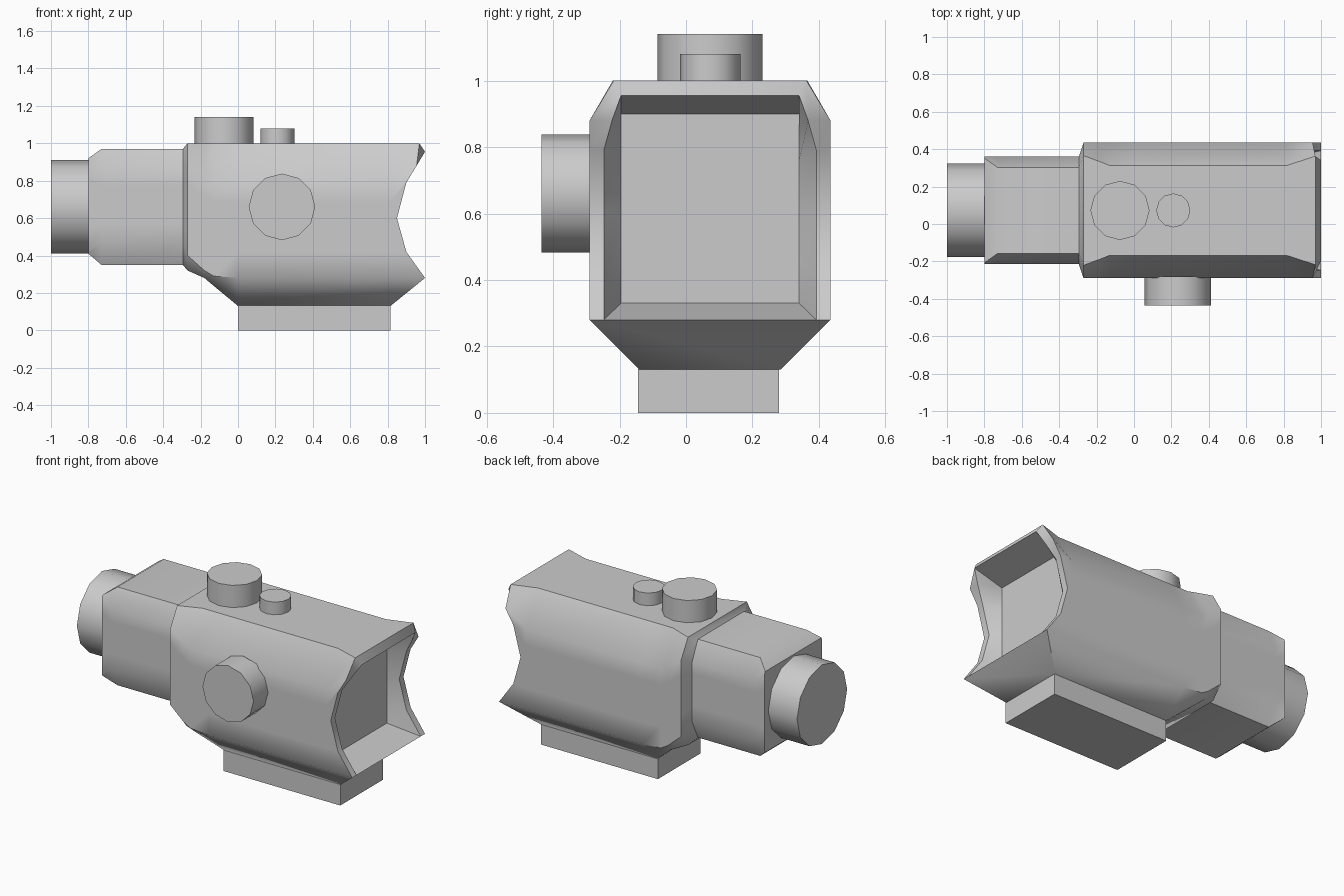
import bpy, bmesh, math
from mathutils import Matrix, Vector

cube = bpy.data.objects.get("Cube")
if cube:
    bpy.data.objects.remove(cube, do_unlink=True)

grey = bpy.data.materials.new("plain_grey")
grey.use_nodes = True
colour = (0.6, 0.6, 0.6, 1)
grey.diffuse_color = colour
grey.node_tree.nodes["Principled BSDF"].inputs["Base Color"].default_value = colour

MID = 0.0725  # centre line of the housing in y


def finish(name, bm, angle):
    bmesh.ops.remove_doubles(bm, verts=bm.verts, dist=0.0005)
    bmesh.ops.recalc_face_normals(bm, faces=bm.faces)
    mesh = bpy.data.meshes.new(name)
    bm.to_mesh(mesh)
    bm.free()
    mesh.materials.append(grey)
    ob = bpy.data.objects.new(name, mesh)
    bpy.context.collection.objects.link(ob)
    bpy.ops.object.select_all(action='DESELECT')
    ob.select_set(True)
    bpy.context.view_layer.objects.active = ob
    bpy.ops.object.shade_smooth_by_angle(angle=math.radians(angle))
    return ob


def cylinder(name, start, end, radius, sides=12):
    start, end = Vector(start), Vector(end)
    axis = end - start
    turn = Vector((0, 0, 1)).rotation_difference(axis.normalized()).to_matrix().to_4x4()
    bm = bmesh.new()
    bmesh.ops.create_cone(bm, cap_ends=True, segments=sides, radius1=radius, radius2=radius,
                          depth=axis.length,
                          matrix=Matrix.Translation((start + end) / 2) @ turn)
    finish(name, bm, 40)


def ring(bm, half):
    """Mirror a half outline of (x, half width, z) into a full ring of vertices."""
    left = [bm.verts.new((x, MID + w, z)) for x, w, z in half]
    right = [bm.verts.new((x, MID - w, z)) for x, w, z in reversed(half)]
    return left + right


def bridge(bm, a, b):
    n = len(a)
    for i in range(n):
        j = (i + 1) % n
        bm.faces.new((a[i], a[j], b[j], b[i]))


def section(x, top_w, top_z, side_w, upper, lower, low_w, low_z):
    sides = [upper + (lower - upper) * t for t in (0, 0.2, 0.4, 0.73, 1)]
    return [(x, top_w, top_z)] + [(x, side_w, z) for z in sides] + [(x, low_w, low_z)]


# Housing: sections lofted from the eyepiece end to the front hood
stations = [
    (-0.80, 0.28, 0.92, 0.2875, 0.905, 0.425, 0.28, 0.41),
    (-0.73, 0.23, 0.97, 0.2875, 0.85, 0.47, 0.23, 0.35),
    (-0.295, 0.23, 0.97, 0.2875, 0.85, 0.47, 0.23, 0.35),
    (-0.27, 0.293, 1.0, 0.3625, 0.88, 0.40, 0.293, 0.32),
    (-0.18, 0.26, 1.0, 0.3625, 0.82, 0.32, 0.33, 0.28),
    (-0.13, 0.24, 1.0, 0.3625, 0.79, 0.29, 0.30, 0.238),
    (0.0, 0.24, 1.0, 0.3625, 0.79, 0.28, 0.2125, 0.13),
    (0.815, 0.24, 1.0, 0.3625, 0.79, 0.28, 0.2125, 0.13),
]
bm = bmesh.new()
rings = [ring(bm, section(*s)) for s in stations]
for a, b in zip(rings, rings[1:]):
    bridge(bm, a, b)
bm.faces.new(rings[0])

# Hood: scooped outer rim, inner rim and recessed window
scoop = [(0.955, 0.88), (0.9, 0.79), (0.85, 0.6), (0.9, 0.42), (1.0, 0.28)]
outer = [(0.97, 0.29, 1.0)] + [(x, 0.3625, z) for x, z in scoop]
inner = [(1.0, 0.268, 0.955)]
inner += [(x, w, z) for (x, z), w in zip(scoop, (0.295, 0.32, 0.32, 0.32, 0.32))]
back = [(0.8, 0.268, z) for z in (0.9, 0.86, 0.76, 0.6, 0.45, 0.33)]
last = rings[-1]
chin = [last[6], last[7]]
last = last[:6] + last[8:]
out_ring, in_ring, back_ring = (ring(bm, r) for r in (outer, inner, back))
n = len(last)
for i in range(n):
    j = (i + 1) % n
    if i == 5:  # lower edge: side slopes and front chin
        bm.faces.new((last[i], chin[0], out_ring[i]))
        bm.faces.new((chin[1], last[j], out_ring[j]))
        bm.faces.new((chin[0], chin[1], out_ring[j], out_ring[i]))
    else:
        bm.faces.new((last[i], last[j], out_ring[j], out_ring[i]))
bridge(bm, out_ring, in_ring)
bridge(bm, in_ring, back_ring)
bm.faces.new(back_ring)
finish("housing", bm, 46)

# Mounting foot
bm = bmesh.new()
bmesh.ops.create_cube(bm, size=1, matrix=Matrix.Translation((0.4075, 0.0675, 0.066))
                      @ Matrix.Diagonal((0.815, 0.425, 0.132, 1)))
finish("mounting_foot", bm, 30)

# Eyepiece and adjustment knobs
cylinder("eyepiece", (-1.0, MID, 0.66), (-0.79, MID, 0.66), 0.25)
cylinder("side_knob", (0.235, -0.435, 0.66), (0.235, -0.28, 0.66), 0.178)
cylinder("large_top_knob", (-0.075, MID, 0.99), (-0.075, MID, 1.14), 0.158)
cylinder("small_top_knob", (0.21, MID, 0.99), (0.21, MID, 1.08), 0.091)
